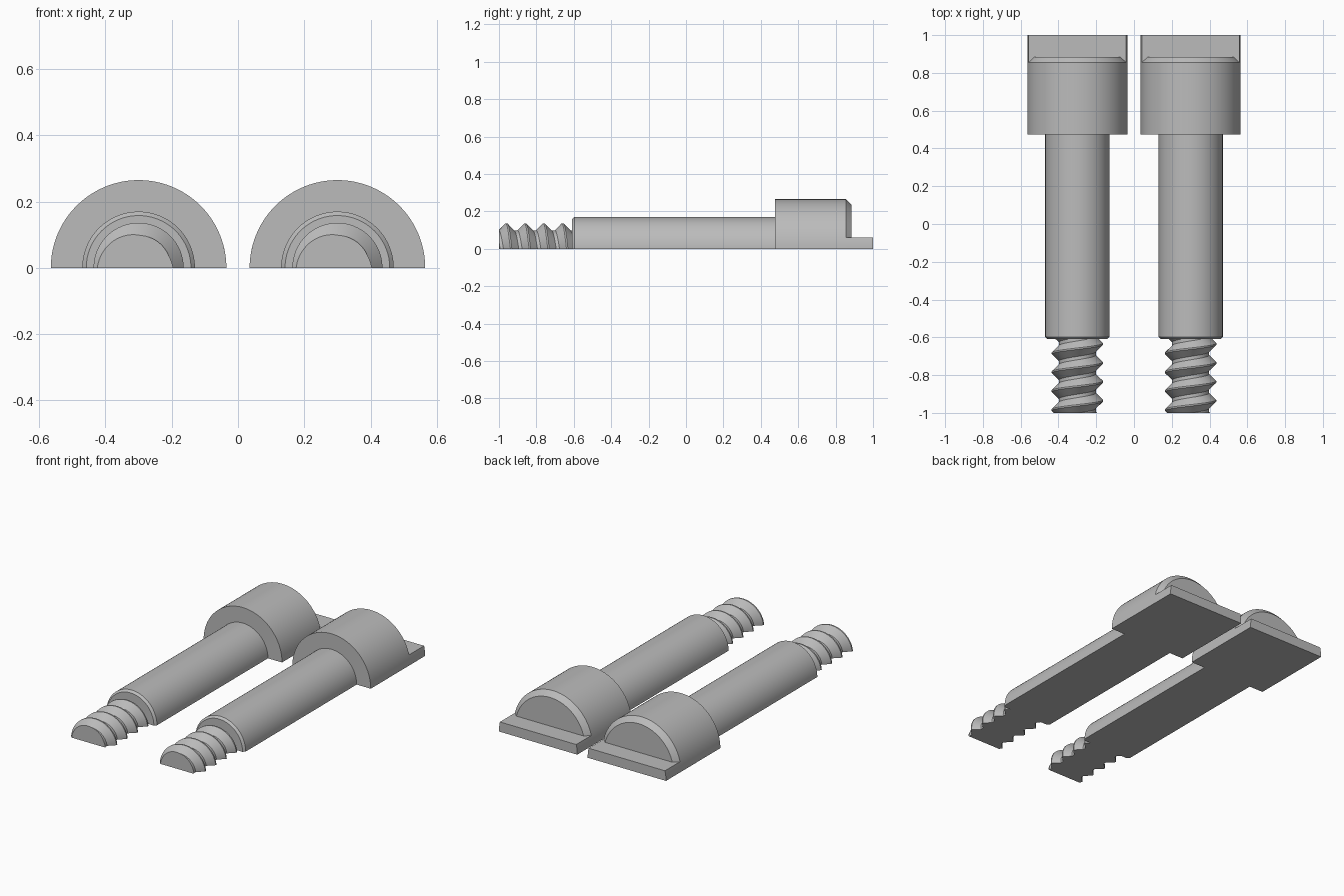
import bpy, bmesh, math

cube = bpy.data.objects.get("Cube")
if cube:
    bpy.data.objects.remove(cube, do_unlink=True)

STEPS = 48
PITCH = 0.1
ROOT, CREST = 0.098, 0.136
END, SHOULDER = -1.0, -0.6

grey = bpy.data.materials.new("plain grey")
grey.use_nodes = True
colour = (0.5, 0.5, 0.5, 1)
grey.diffuse_color = colour
grey.node_tree.nodes["Principled BSDF"].inputs["Base Color"].default_value = colour


def half_solid(name, x, rows):
    """Skin rows of (y, radius), one entry per angle step, into a closed half solid."""
    bm = bmesh.new()
    grid = []
    for row in rows:
        ring = []
        for i, (y, r) in enumerate(row):
            a = math.pi * i / STEPS
            ring.append(bm.verts.new((r * math.cos(a), y, r * math.sin(a))))
        grid.append(ring)
    for a, b in zip(grid, grid[1:]):
        for i in range(STEPS):
            bm.faces.new((a[i], a[i + 1], b[i + 1], b[i]))
        bm.faces.new((a[0], b[0], b[-1], a[-1]))
    bm.faces.new(grid[0])
    bm.faces.new(grid[-1])
    return finish(name, x, bm)


def finish(name, x, bm):
    bmesh.ops.remove_doubles(bm, verts=bm.verts, dist=0.00005)
    bmesh.ops.recalc_face_normals(bm, faces=bm.faces)
    mesh = bpy.data.meshes.new(name)
    bm.to_mesh(mesh)
    bm.free()
    mesh.materials.append(grey)
    obj = bpy.data.objects.new(name, mesh)
    obj.location.x = x
    bpy.context.collection.objects.link(obj)
    bpy.ops.object.select_all(action='DESELECT')
    obj.select_set(True)
    bpy.context.view_layer.objects.active = obj
    bpy.ops.object.shade_smooth_by_angle(angle=math.radians(25))
    return obj


def lathe(name, x, profile):
    return half_solid(name, x, [[p] * (STEPS + 1) for p in profile])


# Thread tooth: narrow crest, sloping flanks, narrow root
TOOTH = [(0.0, CREST), (0.08, CREST), (0.45, ROOT), (0.63, ROOT), (1.0, CREST)]


def tooth_radius(u):
    u %= 1.0
    for (u0, r0), (u1, r1) in zip(TOOTH, TOOTH[1:]):
        if u <= u1:
            return r0 + (r1 - r0) * (u - u0) / (u1 - u0)
    return CREST


def thread(name, x):
    rows = []
    for turn in range(-2, 6):
        for u, _ in TOOTH[:-1]:
            row = []
            for i in range(STEPS + 1):
                # Right-handed helix, cut flat at both ends
                start = -0.964 + PITCH * (0.25 - 0.5 * i / STEPS)
                y = min(max(start + PITCH * (turn + u), END), SHOULDER)
                row.append((y, tooth_radius((y - start) / PITCH)))
            rows.append(row)
    # Keep only one fully clamped row at each end
    while all(y == END for y, _ in rows[1]):
        rows.pop(0)
    while all(y == SHOULDER for y, _ in rows[-2]):
        rows.pop()
    return half_solid(name, x, rows)


def tongue(name, x):
    """Flat tongue with sides that follow the round head."""
    bm = bmesh.new()
    radius, top = 0.265, 0.06
    reach = math.asin(top / radius)
    side = [(radius * math.cos(reach * i / 4), radius * math.sin(reach * i / 4)) for i in range(5)]
    outline = side + [(-px, pz) for px, pz in reversed(side)]
    face = bm.faces.new([bm.verts.new((px, 0.855, pz)) for px, pz in outline])
    out = bmesh.ops.extrude_face_region(bm, geom=[face], use_keep_orig=True)
    for v in out["geom"]:
        if isinstance(v, bmesh.types.BMVert):
            v.co.y = 1.0
    return finish(name, x, bm)


# Two matching half bolts lying on their flat sides
for label, x in (("left", 0.3), ("right", -0.3)):
    thread(label + "_thread", x)
    lathe(label + "_shaft", x, [(-0.61, 0.158), (-0.597, 0.17), (0.475, 0.17)])
    lathe(label + "_head", x, [(0.475, 0.265), (0.855, 0.265), (0.885, 0.235)])
    tongue(label + "_tongue", x)
